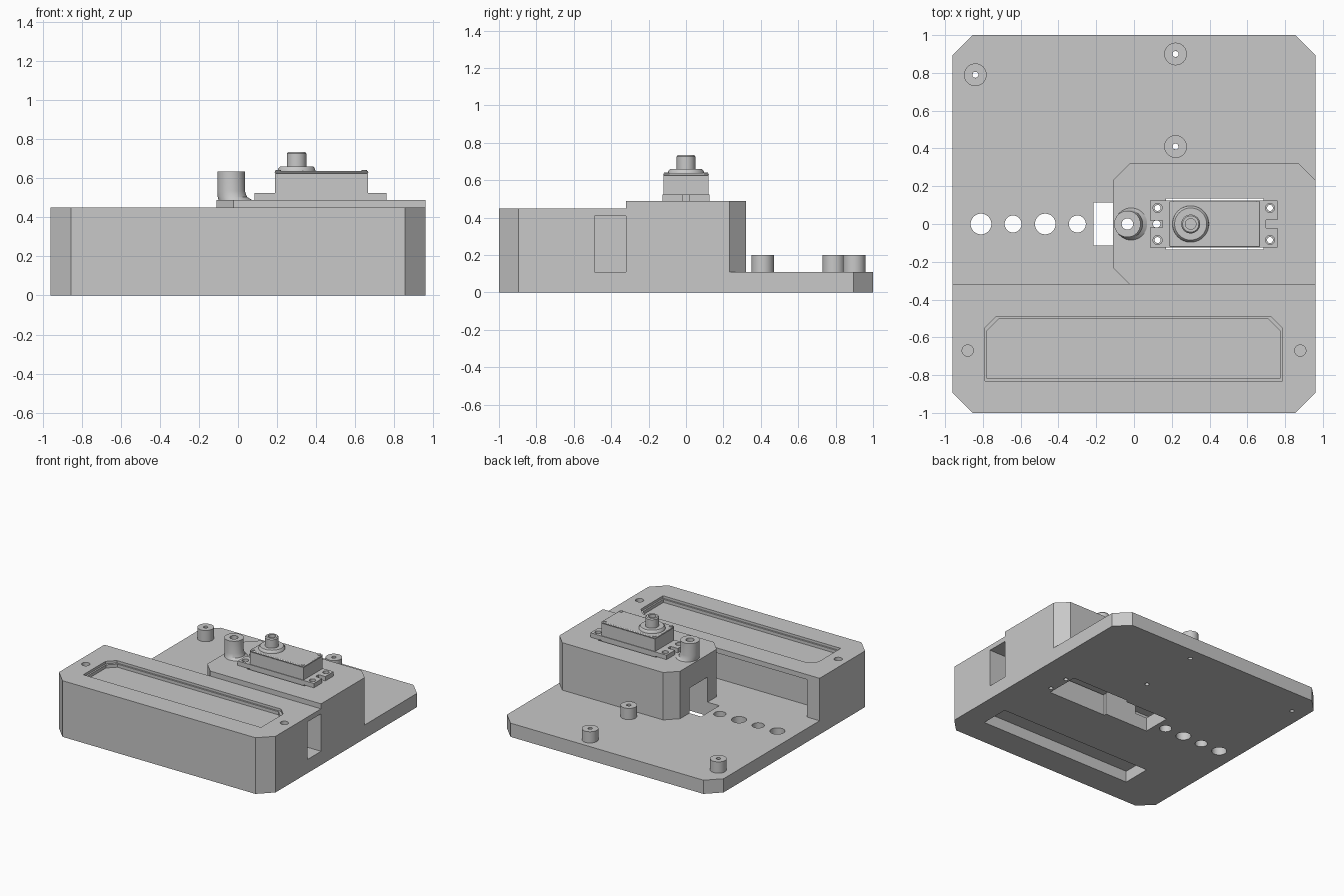
import bpy, bmesh, math
from mathutils import Matrix

cube = bpy.data.objects.get("Cube")
if cube:
    bpy.data.objects.remove(cube)

grey = bpy.data.materials.new("light grey plastic")
grey.use_nodes = True
grey.diffuse_color = (0.58, 0.58, 0.58, 1)
grey.node_tree.nodes["Principled BSDF"].inputs["Base Color"].default_value = (0.58, 0.58, 0.58, 1)


def finish(name, bm):
    bmesh.ops.recalc_face_normals(bm, faces=bm.faces)
    mesh = bpy.data.meshes.new(name)
    bm.to_mesh(mesh)
    bm.free()
    mesh.materials.append(grey)
    ob = bpy.data.objects.new(name, mesh)
    bpy.context.collection.objects.link(ob)
    return ob


def prism(name, outline, z0, z1):
    bm = bmesh.new()
    face = bm.faces.new([bm.verts.new((x, y, z0)) for x, y in outline])
    new = bmesh.ops.extrude_face_region(bm, geom=[face])["geom"]
    bmesh.ops.translate(bm, verts=[v for v in new if isinstance(v, bmesh.types.BMVert)],
                        vec=(0, 0, z1 - z0))
    return finish(name, bm)


def outline(x0, x1, y0, y1, corners=(0, 0, 0, 0)):
    """Rectangle with chamfers at front -x, front +x, back +x, back -x."""
    a, b, c, d = corners
    raw = [(x0, y0 + a), (x0 + a, y0), (x1 - b, y0), (x1, y0 + b),
           (x1, y1 - c), (x1 - c, y1), (x0 + d, y1), (x0, y1 - d)]
    return [p for i, p in enumerate(raw) if p != raw[i - 1]]


def box(name, x0, x1, y0, y1, z0, z1, corners=(0, 0, 0, 0)):
    return prism(name, outline(x0, x1, y0, y1, corners), z0, z1)


def cyl(name, x, y, r, z0, z1, sides=32):
    bm = bmesh.new()
    bmesh.ops.create_cone(bm, cap_ends=True, segments=sides, radius1=r, radius2=r,
                          depth=z1 - z0, matrix=Matrix.Translation((x, y, (z0 + z1) / 2)))
    return finish(name, bm)


def lathe(name, x, y, loop, sides=40):
    """Spin a closed (radius, z) loop into a ring."""
    bm = bmesh.new()
    vs = [bm.verts.new((r, 0, z)) for r, z in loop]
    es = [bm.edges.new((vs[i - 1], vs[i])) for i in range(len(vs))]
    bmesh.ops.spin(bm, geom=vs + es, cent=(0, 0, 0), axis=(0, 0, 1),
                   angle=2 * math.pi, steps=sides)
    bmesh.ops.remove_doubles(bm, verts=bm.verts, dist=1e-4)
    bmesh.ops.translate(bm, verts=bm.verts, vec=(x, y, 0))
    return finish(name, bm)


def combine(ob, others, operation="DIFFERENCE"):
    for other in others:
        mod = ob.modifiers.new("combine", "BOOLEAN")
        mod.operation, mod.solver, mod.object = operation, "EXACT", other
        bpy.context.view_layer.objects.active = ob
        bpy.ops.object.modifier_apply(modifier=mod.name)
        bpy.data.objects.remove(other)


# Case: floor plate, front housing and servo tower
C = 0.105
case = box("case", -0.96, 0.96, -1, 1, 0, 0.11, (C, C, C, C))
combine(case, [
    box("housing", -0.96, 0.96, -1, -0.32, 0, 0.45, (C, C, 0, 0)),
    box("tower", -0.11, 0.96, -0.32, 0.32, 0, 0.49, (0.088, 0, 0.088, 0.088)),
], "UNION")

standoffs = [(-0.84, 0.79), (0.22, 0.9), (0.22, 0.41)]
tab_holes = [(x, y) for x in (0.125, 0.72) for y in (-0.085, 0.085)]
R = 0.06
cutters = [
    # Stepped recess in the housing top
    box("recess", -0.79, 0.785, -0.83, -0.49, 0.43, 0.6, (0, 0, R, R)),
    box("recess_floor", -0.777, 0.772, -0.817, -0.503, 0.405, 0.6, (0, 0, R, R)),
    # Cable channel, open at the side and at the back
    box("channel", -0.85, 1.1, -0.49, -0.32, 0.11, 0.41),
    box("channel_back", -0.85, -0.035, -0.45, -0.31, 0.11, 0.41),
    # Pocket under the housing
    box("pocket", -0.58, 0.77, -0.78, -0.55, -0.1, 0.09),
    # Doorway tunnel and servo well
    box("tunnel", -0.215, 0.2, -0.115, 0.115, -0.1, 0.31),
    box("well", 0.17, 0.685, -0.135, 0.135, -0.1, 0.6),
    cyl("post_bore", -0.035, 0, 0.03, 0.2, 0.6),
    cyl("cable_bore", 0.12, 0, 0.02, 0.2, 0.6),
]
cutters += [cyl("floor_hole", x, 0, r, -0.1, 0.3)
            for x, r in ((-0.81, 0.055), (-0.64, 0.045), (-0.47, 0.055), (-0.3, 0.045))]
cutters += [cyl("screw_hole", s * 0.88, -0.67, 0.03, 0.3, 0.6) for s in (-1, 1)]
cutters += [cyl("pin_hole", x, y, 0.016, -0.1, 0.3, 20) for x, y in standoffs]
cutters += [cyl("tab_bore", x, y, 0.016, -0.1, 0.6, 20) for x, y in tab_holes]
combine(case, cutters)
parts = [case]

# Standoffs on the floor plate
for i, (x, y) in enumerate(standoffs):
    parts.append(lathe(f"standoff_{i + 1}", x, y,
                       [(0.016, 0.11), (0.06, 0.11), (0.06, 0.2), (0.016, 0.2)]))

# Hollow post whose foot flares toward the servo
post = lathe("post", -0.035, 0, [(0.03, 0.49), (0.085, 0.49), (0.075, 0.505), (0.07, 0.535),
                                 (0.07, 0.635), (0.03, 0.635)])
for v in post.data.vertices:
    if v.co.z < 0.51 and math.hypot(v.co.x + 0.035, v.co.y) > 0.05:
        v.co.x += 0.02 if v.co.z < 0.5 else 0.006
parts.append(post)

# Servo body with a thin lid
body = box("servo_body", 0.19, 0.665, -0.12, 0.12, 0.155, 0.625)
lid = box("servo_lid", 0.188, 0.667, -0.122, 0.122, 0.625, 0.638)
bev = lid.modifiers.new("bevel", "BEVEL")
bev.width, bev.segments = 0.006, 2
parts += [body, lid]

# Mounting flange with screw holes and end notches
flange = box("servo_flange", 0.085, 0.76, -0.125, 0.125, 0.49, 0.525)
cuts = [cyl("hole", x, y, 0.024, 0.4, 0.6, 24) for x, y in tab_holes]
cuts += [box("notch", 0.0, 0.15, -0.018, 0.018, 0.4, 0.6),
         box("notch", 0.7, 0.9, -0.02, 0.02, 0.4, 0.6)]
combine(flange, cuts)
parts.append(flange)

# Output boss and splined-shaft hub
parts.append(lathe("servo_boss", 0.3, 0, [(0.03, 0.636), (0.097, 0.636), (0.094, 0.65),
                                          (0.085, 0.66), (0.03, 0.66)]))
parts.append(lathe("servo_shaft", 0.3, 0, [(0.001, 0.655), (0.05, 0.655), (0.05, 0.727),
                                           (0.043, 0.735), (0.028, 0.735), (0.028, 0.685),
                                           (0.001, 0.685)]))

# Lid screws
for i, (x, y) in enumerate([(x, y) for x in (0.207, 0.647) for y in (-0.104, 0.104)]):
    parts.append(cyl(f"lid_screw_{i + 1}", x, y, 0.014, 0.63, 0.642, 16))

for ob in parts:
    bpy.ops.object.select_all(action="DESELECT")
    ob.select_set(True)
    bpy.context.view_layer.objects.active = ob
    bpy.ops.object.shade_smooth_by_angle(angle=math.radians(30))
